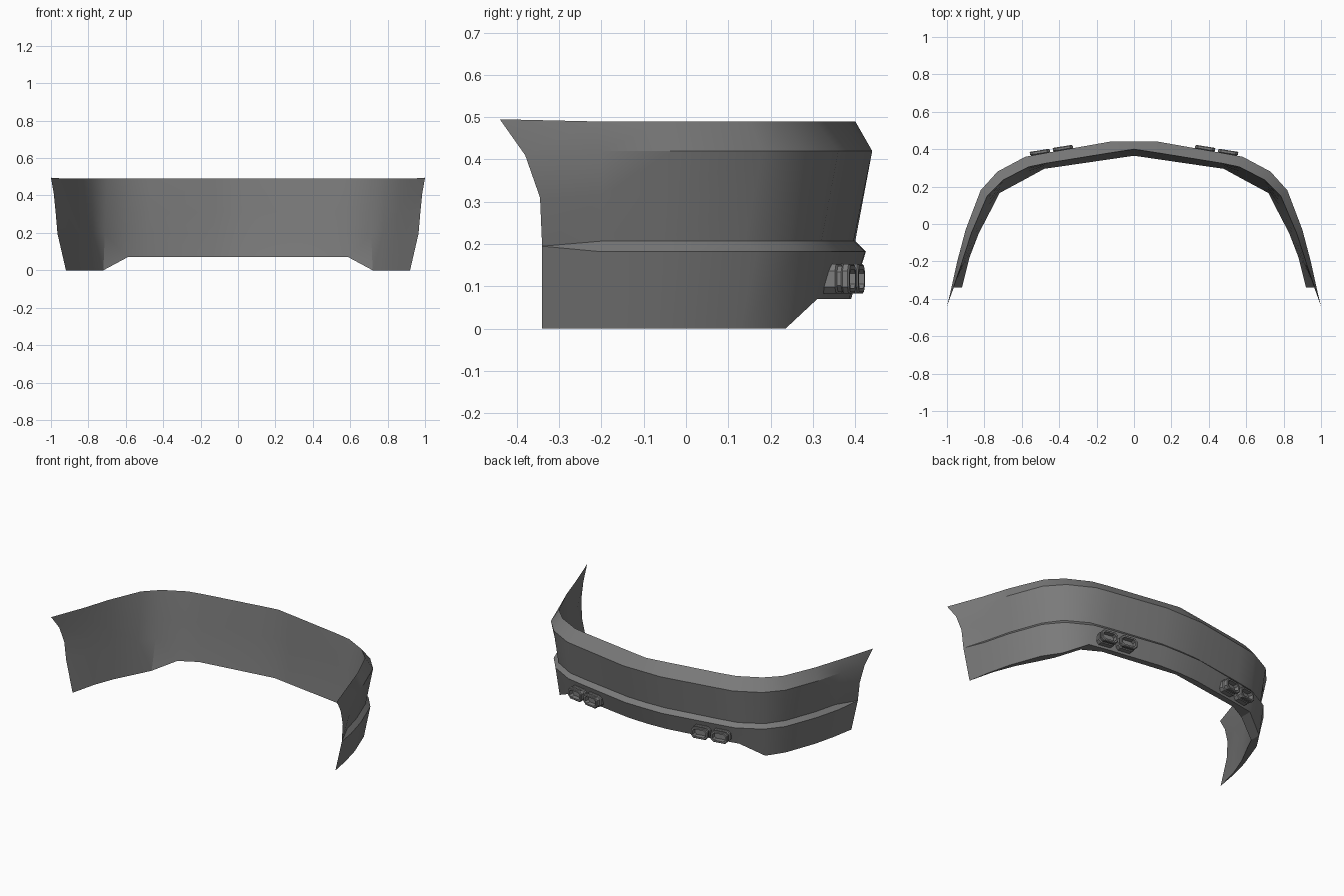
import bpy, bmesh, math
from mathutils import Vector, Matrix

cube = bpy.data.objects.get("Cube")
if cube:
    bpy.data.objects.remove(cube, do_unlink=True)

grey = bpy.data.materials.new("plain_grey")
grey.use_nodes = True
colour = (0.2, 0.2, 0.2, 1)
grey.diffuse_color = colour
grey.node_tree.nodes["Principled BSDF"].inputs["Base Color"].default_value = colour


def finish(name, bm, angle):
    """Turn a bmesh into a shaded object with the shared material."""
    bmesh.ops.remove_doubles(bm, verts=bm.verts, dist=0.0005)
    bmesh.ops.recalc_face_normals(bm, faces=bm.faces)
    mesh = bpy.data.meshes.new(name)
    bm.to_mesh(mesh)
    bm.free()
    mesh.materials.append(grey)
    obj = bpy.data.objects.new(name, mesh)
    bpy.context.collection.objects.link(obj)
    bpy.ops.object.select_all(action='DESELECT')
    obj.select_set(True)
    bpy.context.view_layer.objects.active = obj
    bpy.ops.object.shade_smooth_by_angle(angle=math.radians(angle))
    return obj


def rail(points, z):
    return [Vector((x, y, z)) for x, y in points]


def blend(first, second, amount, z=None):
    """Rail lying between two others, optionally moved to one height."""
    result = [a.lerp(b, amount) for a, b in zip(first, second)]
    if z is not None:
        for p in result:
            p.z = z
    return result


# Guide rails of the left half, running from the middle to the wing
top = rail([(0, .4), (.13, .38), (.47, .325), (.565, .305), (.70, .235),
            (.785, .15), (.87, -.05), (.925, -.22)], .49)
ridge = rail([(0, .44), (.13, .44), (.47, .38), (.58, .36), (.73, .28),
              (.82, .18), (.9, -.03), (.945, -.2)], .42)
bottom = rail([(0, .39), (.13, .385), (.47, .333), (.59, .31), (.72, .235),
               (.79, .13), (.86, -.06), (.895, -.2)], 0)
inner = rail([(0, .365), (.13, .346), (.48, .295), (.59, .235), (.72, .165),
              (.765, .075), (.83, -.05), (.88, -.18)], 0)

# Crease between the upper panel and the small ledge
groove = blend(ridge, bottom, .8, .207)
ledge = blend(ridge, bottom, .3, .182)
middle = blend(ridge, groove, .5)

# Raised lower edge in the centre
for lower in (bottom, inner):
    for p in lower[:4]:
        p.z = .07

# The inner skin follows the same heights
inner_low = blend(top, inner, .6, .195)
inner_mid = blend(top, inner, .37, .31)
inner_high = blend(top, inner, .15, .42)

# All skins meet along the wing end
tip = Vector((1, -.44, .495))
tip_high = Vector((.985, -.38, .41))
tip_mid = Vector((.975, -.345, .31))
tip_low = Vector((.965, -.34, .195))
tip_base = Vector((.92, -.34, 0))
section = [(top, tip), (ridge, tip_high), (middle, tip_mid),
           (groove, tip_low), (ledge, tip_low), (bottom, tip_base),
           (inner, tip_base), (inner_low, tip_low),
           (inner_mid, tip_mid), (inner_high, tip_high)]
rails = [points + [end] for points, end in section]

# Bumper shell, both halves
bm = bmesh.new()
for side in (1, -1):
    grid = [[bm.verts.new((p.x * side, p.y, p.z)) for p in r] for r in rails]
    for i, row in enumerate(grid):
        following = grid[(i + 1) % len(grid)]
        for j in range(len(row) - 1):
            bm.faces.new((row[j], row[j + 1], following[j + 1], following[j]))
finish("bumper_shell", bm, 28)


def exhaust(name, x, y, side):
    """Chamfered rectangular pipe with a grooved rim and a recess."""
    bm = bmesh.new()
    w, h, c = .054, .035, .016
    corners = [(w - c, h), (w, h - c), (w, c - h), (w - c, -h),
               (c - w, -h), (-w, c - h), (-w, h - c), (c - w, h)]
    # Depth along the pipe and inward step of each ring
    steps = [(-.085, 0), (-.034, 0), (-.030, .005), (-.020, .005),
             (-.016, 0), (-.004, 0), (0, .004), (0, .013), (-.03, .013)]
    turn = Matrix.Rotation(-side * math.radians(9), 3, 'Z')
    centre = Vector((x * side, y, .118))
    rings = []
    for depth, step in steps:
        sx, sz = 1 - step / w, 1 - step / h
        rings.append([bm.verts.new(centre + turn @ Vector((a * sx, depth, b * sz)))
                      for a, b in corners])
    for first, second in zip(rings, rings[1:]):
        for k in range(8):
            n = (k + 1) % 8
            bm.faces.new((first[k], first[n], second[n], second[k]))
    bm.faces.new(rings[0])
    bm.faces.new(rings[-1])
    finish(name, bm, 25)


# Two pipes on each side
for side, label in ((1, "left"), (-1, "right")):
    exhaust(label + "_inner_exhaust", .382, .415, side)
    exhaust(label + "_outer_exhaust", .505, .394, side)
